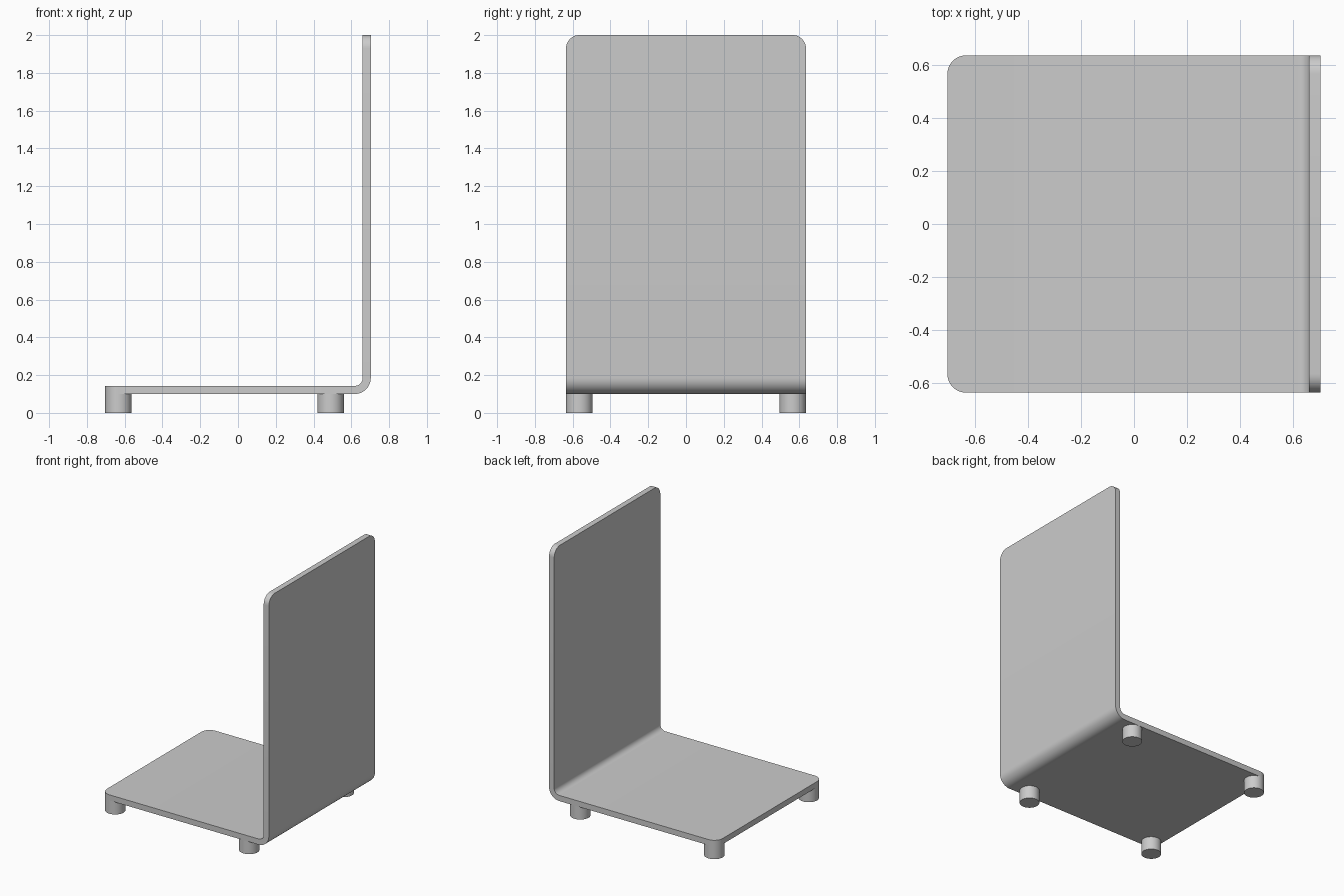
import bpy, bmesh
from math import sin, cos, pi

if "Cube" in bpy.data.objects:
    bpy.data.objects.remove(bpy.data.objects["Cube"])

X, W = 0.703, 0.635           # half length and half width
Z0, TOP, T = 0.10, 2.0, 0.043  # underside, top edge, sheet thickness
R_CORNER, R_OUT = 0.07, 0.085
N = 10


def finish(name, bm):
    bmesh.ops.recalc_face_normals(bm, faces=bm.faces)
    me = bpy.data.meshes.new(name)
    bm.to_mesh(me)
    bm.free()
    ob = bpy.data.objects.new(name, me)
    bpy.context.collection.objects.link(ob)
    bpy.ops.object.select_all(action='DESELECT')
    ob.select_set(True)
    bpy.context.view_layer.objects.active = ob
    bpy.ops.object.shade_smooth_by_angle(angle=pi / 6)
    return ob


# Bent sheet: stations of (outer x, outer z, inner x, inner z, half width)
corner = [(R_CORNER * (1 - cos(a)), W - R_CORNER + R_CORNER * sin(a))
          for a in (pi / 2 * i / N for i in range(N + 1))]
stations = [(-X + d, Z0, -X + d, Z0 + T, w) for d, w in corner]
cx, cz, r_in = X - R_OUT, Z0 + R_OUT, R_OUT - T
for i in range(N + 1):
    a = -pi / 2 + pi / 2 * i / N
    stations.append((cx + R_OUT * cos(a), cz + R_OUT * sin(a),
                     cx + r_in * cos(a), cz + r_in * sin(a), W))
stations += [(X, TOP - d, X - T, TOP - d, w) for d, w in reversed(corner)]

bm = bmesh.new()
rings = [[bm.verts.new(p) for p in ((ox, -w, oz), (ox, w, oz), (ix, w, iz), (ix, -w, iz))]
         for ox, oz, ix, iz, w in stations]
for a, b in zip(rings, rings[1:]):
    for k in range(4):
        j = (k + 1) % 4
        bm.faces.new((a[k], a[j], b[j], b[k]))
bm.faces.new(rings[0])
bm.faces.new(rings[-1])
finish("bent_sheet", bm)

# Four round feet
for xn, x in (("left", -X + R_CORNER), ("right", 0.49)):
    for yn, y in (("front", -W + R_CORNER), ("back", W - R_CORNER)):
        bm = bmesh.new()
        bmesh.ops.create_cone(bm, cap_ends=True, segments=40, radius1=R_CORNER,
                              radius2=R_CORNER, depth=Z0)
        foot = finish(f"{yn}_{xn}_foot", bm)
        foot.location = (x, y, Z0 / 2)
